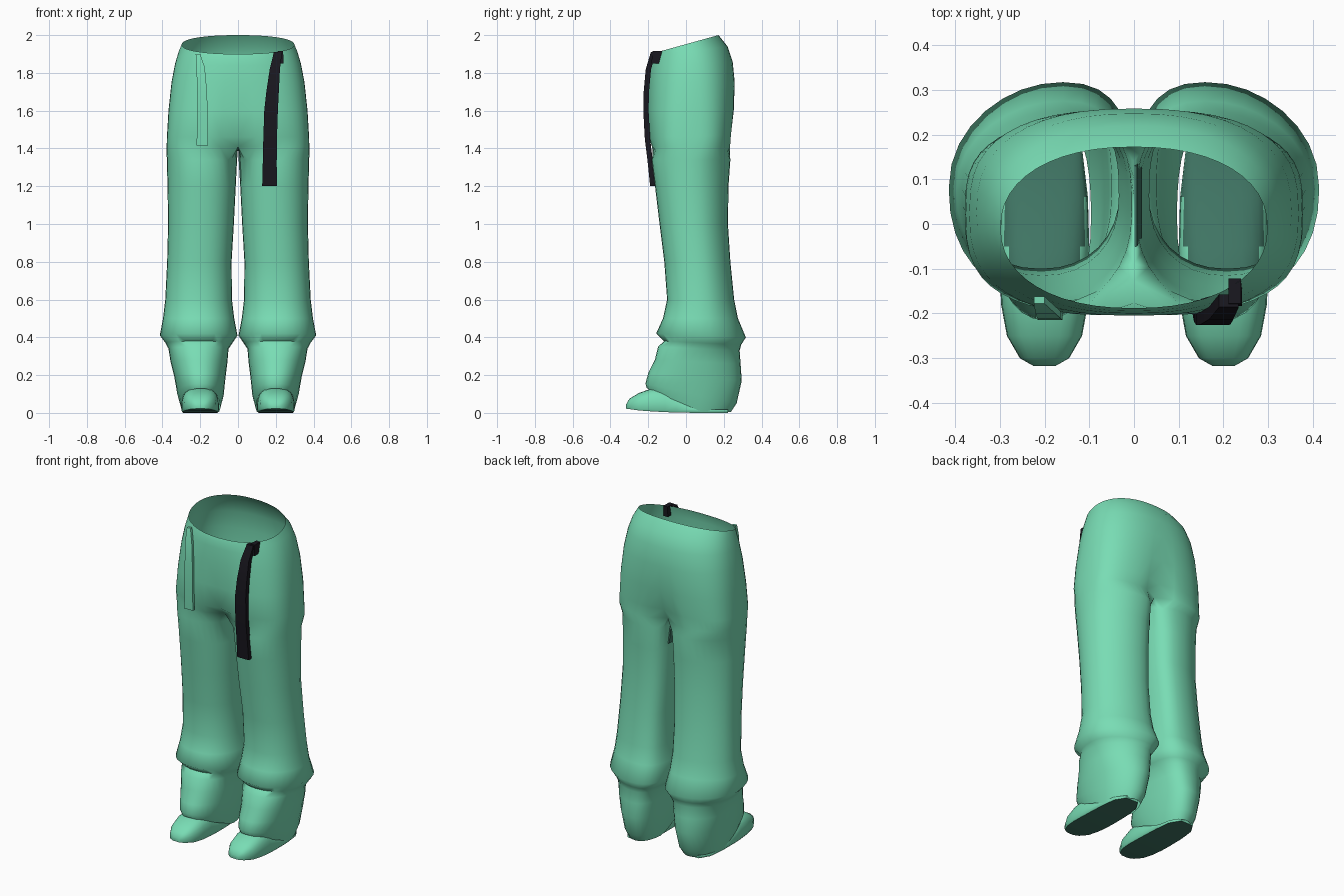
import bpy, bmesh, math

if "Cube" in bpy.data.objects:
    bpy.data.objects.remove(bpy.data.objects["Cube"])


def material(name, color):
    m = bpy.data.materials.new(name)
    m.use_nodes = True
    m.diffuse_color = (*color, 1)
    m.node_tree.nodes["Principled BSDF"].inputs["Base Color"].default_value = (*color, 1)
    return m


GREEN = material("mint green cloth", (0.19, 0.72, 0.46))
DARK = material("dark green sole", (0.05, 0.175, 0.125))
BLACK = material("black strap", (0.01, 0.009, 0.014))


def loft(name, rings, mats, caps=True, mirror=False, angle=75, rule=None):
    """Skin a list of equal-length point rings into one object."""
    bm = bmesh.new()
    loops = [[bm.verts.new(p) for p in ring] for ring in rings]
    n = len(loops[0])
    for a, b in zip(loops, loops[1:]):
        for i in range(n):
            j = (i + 1) % n
            quad = (a[i], a[j], b[j], b[i])
            # leave the centre plane open so both halves join into one hollow body
            if mirror and all(abs(v.co.x) < 1e-5 for v in quad):
                continue
            bm.faces.new(quad)
    if caps:
        bm.faces.new(loops[0][::-1])
        bm.faces.new(loops[-1])
        bmesh.ops.recalc_face_normals(bm, faces=bm.faces)
    bm.normal_update()
    for f in bm.faces:
        f.smooth = True
        if rule:
            f.material_index = rule(f)
    me = bpy.data.meshes.new(name)
    bm.to_mesh(me)
    bm.free()
    me.set_sharp_from_angle(angle=math.radians(angle))
    for m in mats:
        me.materials.append(m)
    ob = bpy.data.objects.new(name, me)
    bpy.context.collection.objects.link(ob)
    if mirror:
        mod = ob.modifiers.new("mirror", 'MIRROR')
        mod.use_clip = True
        mod.merge_threshold = 0.0005


def sup(t, power):
    """Unit superellipse point at angle t."""
    c, s = math.cos(t), math.sin(t)
    e = 2 / power
    return math.copysign(abs(c) ** e, c), math.copysign(abs(s) ** e, s)


N = 32
ANGLES = [-math.pi + math.tau * i / N for i in range(N)]
SPLIT = math.pi * 0.75      # points beyond this angle lie on the inner side


def height(y, yf, yb, zf, zb):
    return max(0.004, zf + (zb - zf) * (y - yf) / (yb - yf))


def leg_ring(zf, zb, xin, xout, yf, yb):
    skew = 0.05 * min(1, zf / 0.4)      # the back of the leg leans inwards
    pts = []
    for t in ANGLES:
        u, v = sup(t, 2.2)
        x = (xin + xout) / 2 + u * (xout - xin) / 2 - skew * max(0, v) ** 2
        y = (yf + yb) / 2 + v * (yb - yf) / 2
        pts.append((max(0.002, x), y, height(y, yf, yb, zf, zb)))
    return pts


def hip_ring(zf, zb, pinch, xout, yf, yb):
    mid, half = (yf + yb) / 2, (yb - yf) / 2
    power = 3 - (zf - 1.41) * 1.6       # squarer at the thighs, rounder at the waist
    pts = []
    for t in ANGLES:
        if abs(t) <= SPLIT + 1e-6:
            u, v = sup(t * (math.pi / 2) / SPLIT, power)
            x = u * xout if abs(t) < SPLIT - 1e-6 else 0
        else:
            x = 0
            v = math.copysign((math.pi - abs(t)) / (math.pi - SPLIT), t)
        v *= 1 - pinch * math.exp(-(x / 0.07) ** 2)
        y = mid + v * half
        pts.append((x, y, height(y, yf, yb, zf, zb)))
    return pts


# Trousers: front z, back z, inner x, outer x, front y, back y
LEG = [
    (.13, -.06, .096, .30, -.207, .237),
    (.155, .05, .075, .322, -.215, .268),
    (.21, .17, .066, .337, -.20, .295),
    (.28, .26, .056, .357, -.165, .289),
    (.35, .33, .05, .368, -.148, .284),
    (.38, .36, .03, .384, -.116, .292),
    (.42, .40, .003, .414, -.158, .317),
    (.50, .50, .02, .397, -.122, .275),
    (.60, .60, .032, .385, -.10, .255),
    (.80, .80, .034, .375, -.115, .235),
    (1.0, 1.0, .022, .37, -.14, .222),
    (1.2, 1.2, .012, .373, -.164, .225),
    (1.34, 1.34, .005, .377, -.182, .235),
]
# Hips: front z, back z, centre pinch, outer x, front y, back y
HIP = [
    (1.41, 1.40, .28, .378, -.186, .238),
    (1.46, 1.47, .12, .376, -.203, .243),
    (1.60, 1.60, .03, .368, -.207, .256),
    (1.75, 1.75, 0, .352, -.205, .258),
    (1.84, 1.86, 0, .333, -.20, .247),
    (1.88, 1.94, 0, .315, -.195, .22),
    (1.90, 2.0, 0, .298, -.188, .172),
]
loft("trousers", [leg_ring(*r) for r in LEG] + [hip_ring(*r) for r in HIP],
     [GREEN], caps=False, mirror=True)

# Shoes: y, half width, bottom z, top z; the top drops to a flat insole inside the leg
SHOE = [
    (-.317, .025, .022, .045), (-.30, .055, .02, .075), (-.25, .084, .013, .105),
    (-.18, .097, .008, .13), (-.11, .10, .004, .135), (-.05, .10, .002, .10),
    (.06, .097, 0, .045), (.16, .085, 0, .025), (.222, .045, 0, .02),
]


def shoe_ring(y, half, low, top):
    side = low + 0.01
    pts = []
    for i in range(13):
        u, v = sup(math.pi * i / 12, 3)
        pts.append((.2 + half * u, y, side + (top - side) * v))
    return pts + [(.2 - half * .93, y, low), (.2 + half * .93, y, low)]


def shoe_material(f):
    insole = f.calc_center_median().y > -.11 and f.normal.z > 0.55
    return int(insole or f.normal.z < -0.8)


loft("shoes", [shoe_ring(*r) for r in SHOE], [GREEN, DARK], mirror=True,
     angle=50, rule=shoe_material)


# Hanging strips: a thin rectangular section swept down a path of x, y, z, half width
def strap(name, path, thick, mat):
    rings = []
    for x, y, z, half in path:
        rings.append([(x + sx * half, y + sy * thick, z)
                      for sx, sy in ((-1, -1), (1, -1), (1, 1), (-1, 1))])
    loft(name, rings, [mat], angle=30)


strap("left_strap", [(.212, -.172, 1.91, .022), (.195, -.199, 1.82, .027),
                     (.183, -.21, 1.7, .033), (.175, -.212, 1.6, .036),
                     (.17, -.204, 1.45, .036), (.168, -.188, 1.32, .037),
                     (.167, -.176, 1.2, .039)], .014, BLACK)
strap("left_strap_loop", [(.225, -.15, 1.915, .014), (.227, -.155, 1.85, .014)], .028, BLACK)
strap("right_strap", [(-.212, -.17, 1.90, .012), (-.198, -.192, 1.83, .022),
                      (-.19, -.203, 1.7, .026), (-.187, -.207, 1.55, .027),
                      (-.19, -.203, 1.415, .03)], .008, GREEN)

# Small dark tab hanging under the crotch
strap("crotch_tab", [(.004, .04, 1.40, .003), (.008, .05, 1.33, .004), (.014, .06, 1.23, .004)],
      .09, DARK)
